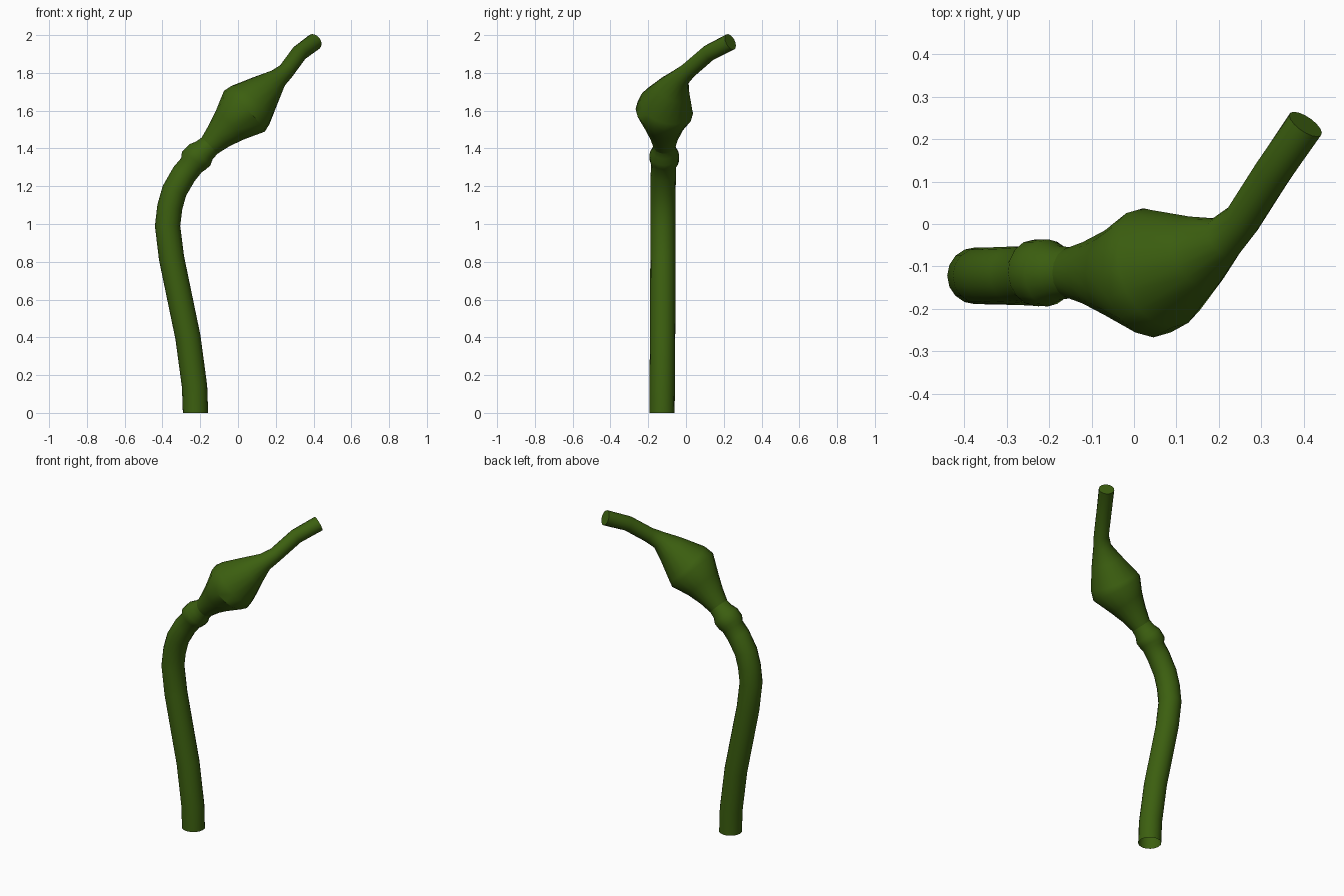
import bpy, bmesh, math
from mathutils import Vector

if "Cube" in bpy.data.objects:
    bpy.data.objects.remove(bpy.data.objects["Cube"])

green = bpy.data.materials.new("leaf green")
green.diffuse_color = (0.045, 0.115, 0.005, 1)
green.use_nodes = True
green.node_tree.nodes["Principled BSDF"].inputs["Base Color"].default_value = green.diffuse_color
SIDES = 16


def sweep(name, rings, start_dir=None, end_dir=None, cap_end=False):
    """Round tube through rings of (x, y, z, radius)."""
    pts = [Vector(r[:3]) for r in rings]
    bm = bmesh.new()
    loops = []
    for i, p in enumerate(pts):
        a = (p - pts[i - 1]).normalized() if i else None
        b = (pts[i + 1] - p).normalized() if i < len(pts) - 1 else None
        if a is None:
            t = Vector(start_dir).normalized() if start_dir else b
        elif b is None:
            t = Vector(end_dir).normalized() if end_dir else a
        else:
            t = (a + b).normalized()
        # frame kept steady relative to the y axis
        u = Vector((0, 1, 0))
        u = (u - t * u.dot(t)).normalized()
        v = t.cross(u)
        loops.append([bm.verts.new(p + rings[i][3] * (u * math.cos(k) + v * math.sin(k)))
                      for k in (2 * math.pi * j / SIDES for j in range(SIDES))])
    for lo, hi in zip(loops, loops[1:]):
        for j in range(SIDES):
            n = (j + 1) % SIDES
            bm.faces.new((lo[j], lo[n], hi[n], hi[j]))
    if cap_end:
        bm.faces.new(loops[-1])
    bmesh.ops.recalc_face_normals(bm, faces=bm.faces)
    me = bpy.data.meshes.new(name)
    bm.to_mesh(me)
    bm.free()
    me.materials.append(green)
    ob = bpy.data.objects.new(name, me)
    bpy.context.collection.objects.link(ob)
    bpy.ops.object.select_all(action='DESELECT')
    ob.select_set(True)
    bpy.context.view_layer.objects.active = ob
    bpy.ops.object.shade_smooth_by_angle(angle=math.radians(40))


DIAG = (0.7, 0, 0.7)
Y = -0.122

# Curved stalk with the small collar below the bud
sweep("stalk", [
    (-0.225, -0.127, 0.0, 0.067), (-0.23, -0.126, 0.14, 0.067),
    (-0.265, -0.124, 0.40, 0.067), (-0.352, Y, 0.82, 0.067),
    (-0.373, Y, 0.99, 0.067), (-0.361, Y, 1.09, 0.067),
    (-0.337, Y, 1.175, 0.067), (-0.285, -0.12, 1.265, 0.067),
    (-0.246, -0.118, 1.312, 0.066), (-0.234, -0.115, 1.335, 0.078),
    (-0.202, -0.115, 1.366, 0.079), (-0.178, -0.115, 1.39, 0.064),
    (-0.15, -0.115, 1.415, 0.060),
], start_dir=(0, 0, 1), end_dir=DIAG)

# Swollen bud tapering into the bent tip
sweep("bud_and_tip", [
    (-0.15, -0.115, 1.415, 0.060), (-0.10, -0.115, 1.467, 0.078),
    (-0.04, -0.115, 1.527, 0.108), (0.034, -0.115, 1.597, 0.153),
    (0.065, -0.105, 1.63, 0.143), (0.152, -0.067, 1.715, 0.090),
    (0.212, -0.033, 1.772, 0.053), (0.255, 0.01, 1.81, 0.044),
    (0.325, 0.12, 1.905, 0.044), (0.404, 0.235, 1.964, 0.045),
], start_dir=DIAG, cap_end=True)
